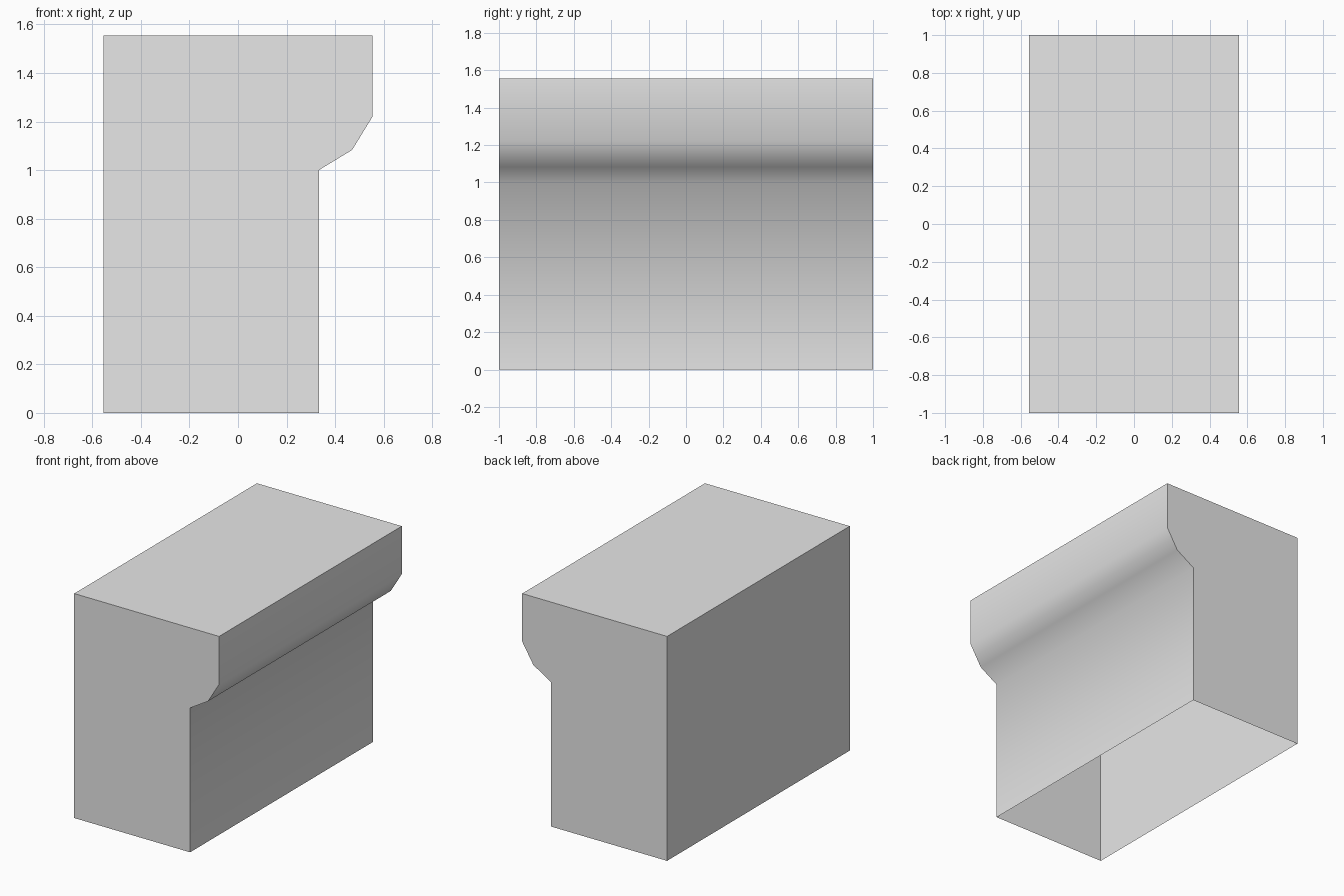
import bpy
import bmesh
import math

cube = bpy.data.objects.get("Cube")
if cube:
    bpy.data.objects.remove(cube, do_unlink=True)

# Plain grey material
grey = bpy.data.materials.new("light_grey")
grey.use_nodes = True
colour = (0.8, 0.8, 0.8, 1)
grey.diffuse_color = colour
grey.node_tree.nodes["Principled BSDF"].inputs["Base Color"].default_value = colour

# Cross-section (x, z): open at the bottom, with an overhanging lip on +x
HALF_LENGTH = 1.0
profile = [(0.333, 0), (0.333, 1.0), (0.47, 1.083), (0.555, 1.222),
           (0.555, 1.555), (-0.555, 1.555), (-0.555, 0)]

bm = bmesh.new()
front = [bm.verts.new((x, -HALF_LENGTH, z)) for x, z in profile]
back = [bm.verts.new((x, HALF_LENGTH, z)) for x, z in profile]

# Long sides and top, leaving the underside open
for i in range(len(profile) - 1):
    bm.faces.new((front[i], back[i], back[i + 1], front[i + 1]))

# End walls
bm.faces.new(front)
bm.faces.new(back[::-1])

mesh = bpy.data.meshes.new("ledge_block")
bm.to_mesh(mesh)
bm.free()
mesh.materials.append(grey)

block = bpy.data.objects.new("ledge_block", mesh)
bpy.context.collection.objects.link(block)

# Smooth the lip while keeping the right-angled corners sharp
bpy.ops.object.select_all(action='DESELECT')
block.select_set(True)
bpy.context.view_layer.objects.active = block
bpy.ops.object.shade_smooth_by_angle(angle=math.radians(75))
